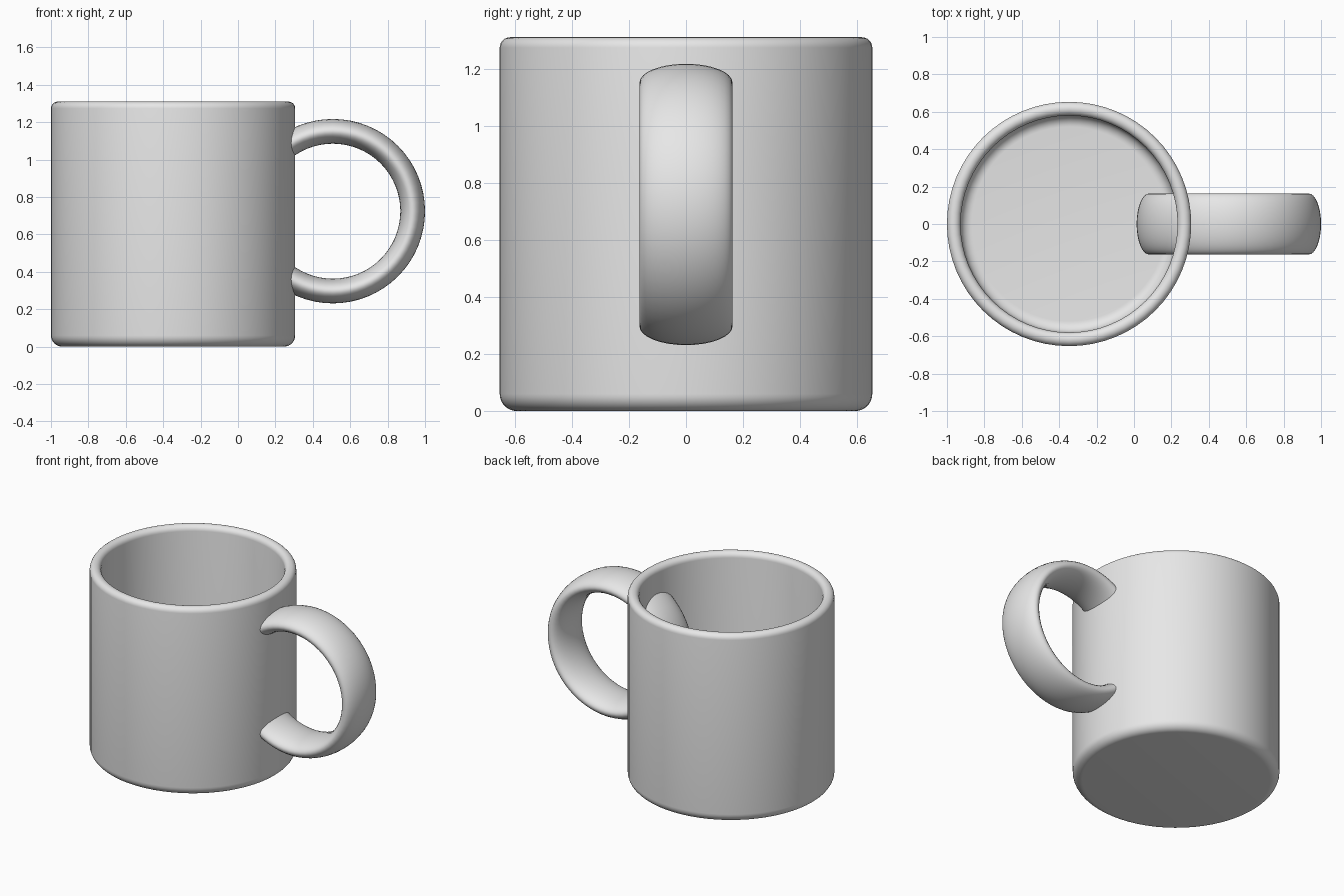
import bpy
import bmesh
from math import sin, cos, radians, tau
from mathutils import Vector

cube = bpy.data.objects.get("Cube")
if cube:
    bpy.data.objects.remove(cube, do_unlink=True)

# Main dimensions
CUP_X = -0.347
RADIUS, INNER, HEIGHT = 0.653, 0.58, 1.31
FLOOR, FOOT_ROUND, FLOOR_ROUND = 0.075, 0.06, 0.06
RIM = (RADIUS - INNER) / 2
HANDLE_RADIUS, HANDLE_THICK, HANDLE_WIDTH = 0.427, 0.066, 0.163

grey = bpy.data.materials.new("glazed grey")
grey.use_nodes = True
grey.diffuse_color = (0.8, 0.8, 0.8, 1)
grey.node_tree.nodes["Principled BSDF"].inputs["Base Color"].default_value = grey.diffuse_color


def arc(r, z, size, start, end, steps=8):
    """Points on a circular arc in the radius/height plane."""
    angles = [radians(start + (end - start) * i / steps) for i in range(steps + 1)]
    return [(r + size * cos(a), z + size * sin(a)) for a in angles]


def finish(obj):
    obj.data.materials.append(grey)
    bpy.ops.object.select_all(action='DESELECT')
    obj.select_set(True)
    bpy.context.view_layer.objects.active = obj
    bpy.ops.object.shade_smooth_by_angle(angle=radians(40))


# Cup: one lathed profile from under the foot, over the rim, to the inner floor
profile = [(0, 0)]
profile += arc(RADIUS - FOOT_ROUND, FOOT_ROUND, FOOT_ROUND, -90, 0)
profile += arc(RADIUS - RIM, HEIGHT - RIM, RIM, 0, 180, 12)
profile += arc(INNER - FLOOR_ROUND, FLOOR + FLOOR_ROUND, FLOOR_ROUND, 0, -90)
profile += [(0, FLOOR)]

bm = bmesh.new()
verts = [bm.verts.new((r, 0, z)) for r, z in profile]
edges = [bm.edges.new(pair) for pair in zip(verts, verts[1:])]
bmesh.ops.spin(bm, geom=verts + edges, cent=Vector(), axis=(0, 0, 1),
               angle=tau, steps=64)
bmesh.ops.remove_doubles(bm, verts=bm.verts[:], dist=0.0005)
bmesh.ops.recalc_face_normals(bm, faces=bm.faces[:])
mesh = bpy.data.meshes.new("cup")
bm.to_mesh(mesh)
bm.free()
cup = bpy.data.objects.new("cup", mesh)
cup.location.x = CUP_X
bpy.context.collection.objects.link(cup)
finish(cup)

# Handle: a full ring, widened sideways, running through the cup wall
bpy.ops.mesh.primitive_torus_add(
    major_radius=HANDLE_RADIUS, minor_radius=HANDLE_THICK,
    major_segments=64, minor_segments=32,
    location=(0.507, 0, 0.724), rotation=(radians(90), 0, 0))
handle = bpy.context.object
handle.name = "handle"
handle.scale.z = HANDLE_WIDTH / HANDLE_THICK
finish(handle)
